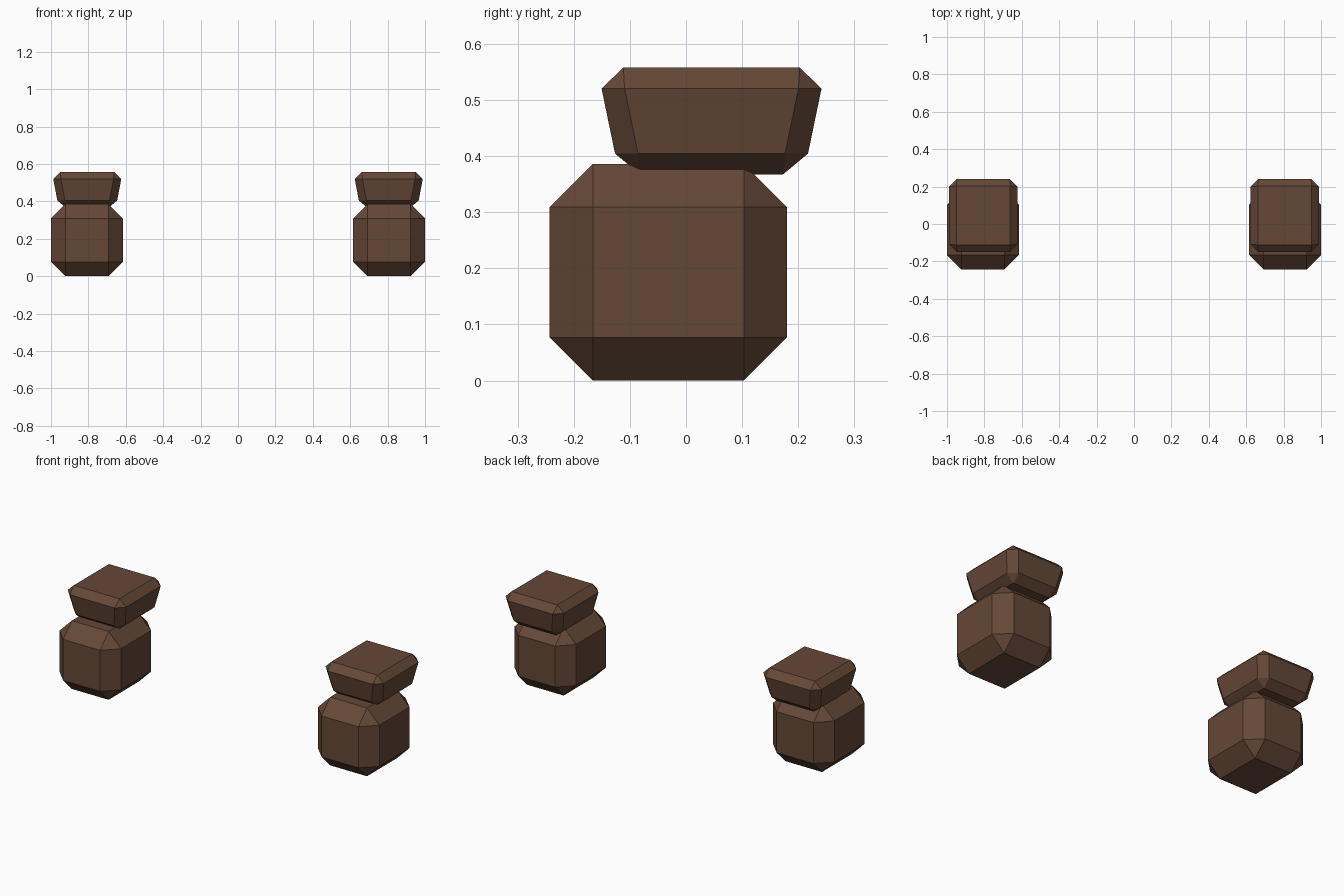
import bpy
import bmesh
import math

if "Cube" in bpy.data.objects:
    bpy.data.objects.remove(bpy.data.objects["Cube"])

brown = bpy.data.materials.new("dark_brown")
brown.diffuse_color = (0.130, 0.065, 0.038, 1)
brown.use_nodes = True
brown.node_tree.nodes["Principled BSDF"].inputs["Base Color"].default_value = brown.diffuse_color


def chamfered_block(name, loc, bottom, top, z0, z1, cap_bottom, cap_top, corner, edge):
    """Chamfered, optionally tapered box; bottom/top are half sizes (x, y)."""
    bm = bmesh.new()
    for (hx, hy), z, z_cap, inset in (
        (bottom, z0 + edge, z0, cap_bottom),
        (top, z1 - edge, z1, cap_top),
    ):
        for sx in (-1, 1):
            for sy in (-1, 1):
                # two ring points per corner and one point of the flat cap
                bm.verts.new((sx * hx, sy * (hy - corner), z))
                bm.verts.new((sx * (hx - corner), sy * hy, z))
                bm.verts.new((sx * (hx - inset), sy * (hy - inset), z_cap))
    bmesh.ops.convex_hull(bm, input=bm.verts[:])
    bmesh.ops.dissolve_limit(bm, angle_limit=math.radians(2),
                             verts=bm.verts[:], edges=bm.edges[:])
    bmesh.ops.recalc_face_normals(bm, faces=bm.faces[:])
    mesh = bpy.data.meshes.new(name)
    bm.to_mesh(mesh)
    bm.free()
    mesh.materials.append(brown)
    obj = bpy.data.objects.new(name, mesh)
    obj.location = loc
    bpy.context.collection.objects.link(obj)


for side, s in (("left", -1), ("right", 1)):
    # Large lower block
    chamfered_block(f"{side}_lower_block", (s * 0.808, -0.0315, 0),
                    (0.192, 0.2115), (0.192, 0.2115), 0.0, 0.386,
                    0.077, 0.077, 0.077, 0.077)
    # Flared upper block, set back and sunk slightly into the lower one
    chamfered_block(f"{side}_upper_block", (s * 0.806, 0.0455, 0),
                    (0.160, 0.172), (0.182, 0.196), 0.367, 0.558,
                    0.045, 0.039, 0.041, 0.0376)
